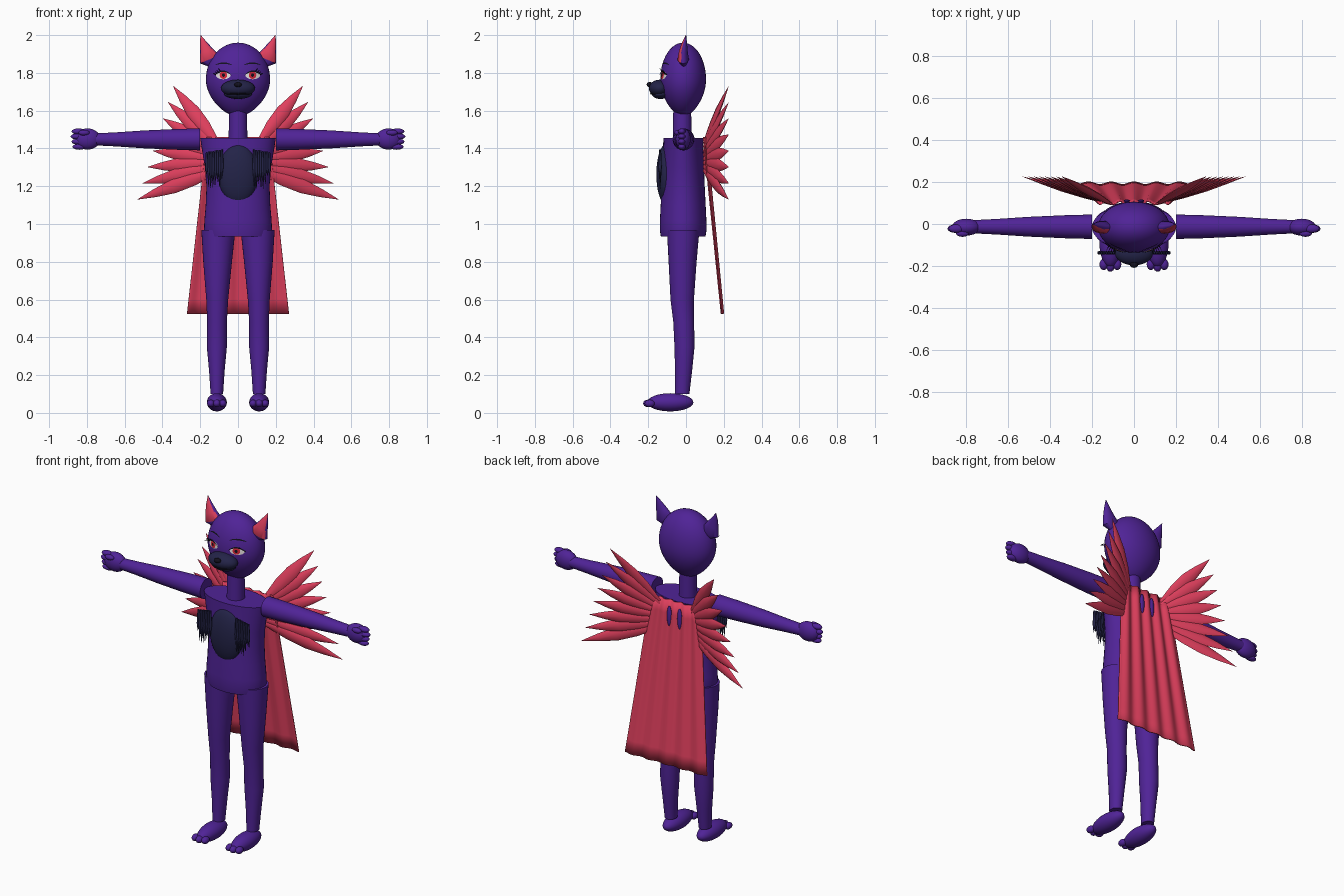
import bpy, bmesh, math, random
from mathutils import Vector, Matrix

random.seed(4)
if "Cube" in bpy.data.objects:
    bpy.data.objects.remove(bpy.data.objects["Cube"])


def material(name, r, g, b):
    m = bpy.data.materials.new(name)
    m.use_nodes = True
    m.diffuse_color = (r, g, b, 1)
    m.node_tree.nodes["Principled BSDF"].inputs["Base Color"].default_value = (r, g, b, 1)
    return m


PURPLE = material("purple fur", 0.08, 0.017, 0.31)
RED = material("crimson", 0.74, 0.05, 0.11)
NAVY = material("dark navy", 0.017, 0.017, 0.065)
BLACK = material("black", 0.006, 0.005, 0.012)
WHITE = material("eye white", 0.8, 0.75, 0.75)
IRIS = material("iris red", 0.7, 0.02, 0.04)
X, Y, Z = Vector((1, 0, 0)), Vector((0, 1, 0)), Vector((0, 0, 1))


def finish(bm, name, *mats):
    bmesh.ops.recalc_face_normals(bm, faces=bm.faces)
    mesh = bpy.data.meshes.new(name)
    bm.to_mesh(mesh)
    bm.free()
    for m in mats:
        mesh.materials.append(m)
    mesh.shade_smooth()
    mesh.set_sharp_from_angle(angle=math.radians(45))
    ob = bpy.data.objects.new(name, mesh)
    bpy.context.collection.objects.link(ob)
    return ob


def loft(name, rings, u, v, *mats, sides=32):
    """Skin through rings of (centre, radius along u, radius along v)."""
    bm = bmesh.new()
    loops = []
    for c, a, b in rings:
        angles = [math.tau * i / sides for i in range(sides)]
        loops.append([bm.verts.new(Vector(c) + u * a * math.cos(t) + v * b * math.sin(t))
                      for t in angles])
    for p, q in zip(loops, loops[1:]):
        for i in range(sides):
            j = (i + 1) % sides
            bm.faces.new((p[i], p[j], q[j], q[i]))
    bm.faces.new(loops[0])
    bm.faces.new(loops[-1])
    return finish(bm, name, *mats)


def ball(name, centre, radii, mat, seg=24):
    bm = bmesh.new()
    mat4 = Matrix.Translation(centre) @ Matrix.Diagonal((*radii, 1))
    bmesh.ops.create_uvsphere(bm, u_segments=seg, v_segments=seg * 2 // 3, radius=1, matrix=mat4)
    return finish(bm, name, mat)


def spike(name, root, tip, width, mat):
    d = (Vector(tip) - Vector(root)).normalized()
    u = d.cross(Y).normalized()
    rings = [(root, width, width), (tip, 0.0005, 0.0005)]
    return loft(name, rings, u, u.cross(d), mat, sides=6)


# Head: egg narrowing to the chin
HEAD, HR = Vector((0, -0.015, 1.765)), Vector((0.17, 0.121, 0.195))


def chin(h):
    return 1 - 0.2 * h * h if h < 0 else 1


head = ball("head", HEAD, HR, PURPLE, 40)
for vert in head.data.vertices:
    k = chin((vert.co.z - HEAD.z) / HR.z)
    vert.co.x *= k
    vert.co.y = HEAD.y + (vert.co.y - HEAD.y) * k


def on_face(x, z, lift):
    h = (z - HEAD.z) / HR.z
    k = chin(h)
    depth = math.sqrt(max(0, 1 - h * h - (x / HR.x / k) ** 2))
    return Vector((x, HEAD.y - HR.y * k * depth - lift, z))


def face_disc(name, x, z, rx, rz, lift, mat):
    """Thin oval following the face."""
    bm = bmesh.new()
    n, rings = 24, []
    for f in (0.3, 0.65, 1):
        rings.append([bm.verts.new(on_face(x + rx * f * math.cos(math.tau * i / n),
                                           z + rz * f * math.sin(math.tau * i / n), lift))
                      for i in range(n)])
    bm.faces.new(rings[0])
    for p, q in zip(rings, rings[1:]):
        for i in range(n):
            bm.faces.new((p[i], p[(i + 1) % n], q[(i + 1) % n], q[i]))
    return finish(bm, name, mat)


def face_arc(name, x, z, half, rise, width, lift, mat):
    """Arched stroke following the face."""
    bm = bmesh.new()
    rows = []
    for i in range(13):
        s = i / 6 - 1
        zc, w = z + rise * (1 - s * s), width * (1 - 0.7 * s * s)
        rows.append([bm.verts.new(on_face(x + s * half, zc + e * w, lift)) for e in (-1, 1)])
    for p, q in zip(rows, rows[1:]):
        bm.faces.new((p[0], p[1], q[1], q[0]))
    return finish(bm, name, mat)


# Muzzle, mouth and nose
ball("muzzle", (0, -0.14, 1.718), (0.09, 0.056, 0.046), NAVY)
ball("lower_jaw", (0, -0.135, 1.688), (0.074, 0.046, 0.026), NAVY)
ball("mouth", (0, -0.138, 1.69), (0.072, 0.052, 0.01), BLACK)
ball("nose", (0, -0.193, 1.738), (0.02, 0.015, 0.014), BLACK)

# Neck and torso
loft("neck", [((0, -0.02, 1.43), 0.05, 0.05), ((0, -0.02, 1.62), 0.047, 0.047)], X, Y, PURPLE)
TORSO = [(1.455, 0.2, 0.105), (1.4, 0.192, 0.106), (1.3, 0.175, 0.11), (1.2, 0.167, 0.114),
         (1.1, 0.171, 0.119), (1.02, 0.178, 0.123), (0.97, 0.18, 0.124), (0.933, 0.172, 0.118)]
loft("torso", [((0, -0.015, z), a, b) for z, a, b in TORSO], X, Y, PURPLE, sides=40)
ball("chest_patch", (0, -0.105, 1.263), (0.105, 0.052, 0.16), NAVY, 32)

LEG = [(0.967, 0.104, -0.015, 0.09, 0.086), (0.8, 0.108, -0.018, 0.076, 0.074),
       (0.6, 0.11, -0.02, 0.058, 0.062), (0.48, 0.111, -0.012, 0.052, 0.055),
       (0.35, 0.112, -0.008, 0.053, 0.053), (0.22, 0.112, -0.013, 0.041, 0.045),
       (0.1, 0.112, -0.02, 0.033, 0.038)]

for s, side in ((1, "left"), (-1, "right")):
    # Ears with crimson fronts
    ear_rings = [((s * 0.135, -0.012, 1.84), 0.02, 0.012), ((s * 0.15, -0.015, 1.872), 0.055, 0.03),
                 ((s * 0.168, -0.014, 1.915), 0.037, 0.023), ((s * 0.185, -0.008, 1.96), 0.018, 0.013),
                 ((s * 0.198, 0, 2.0), 0.001, 0.001)]
    ear = loft(side + "_ear", ear_rings, Vector((0.92 * s, 0, -0.39)), Y, PURPLE, RED)
    for f in ear.data.polygons:
        if f.normal.y < -0.6 and f.center.z > 1.865:
            f.material_index = 1

    # Eyes, brows and lashes
    face_disc(side + "_eye_white", s * 0.078, 1.787, 0.039, 0.021, 0.002, WHITE)
    face_disc(side + "_iris", s * 0.077, 1.788, 0.02, 0.02, 0.004, IRIS)
    face_disc(side + "_pupil", s * 0.077, 1.788, 0.008, 0.009, 0.006, BLACK)
    face_arc(side + "_eyelid", s * 0.08, 1.788, 0.045, 0.021, 0.004, 0.007, BLACK)
    face_arc(side + "_brow", s * 0.076, 1.842, 0.043, 0.01, 0.004, 0.003, BLACK)
    for i in range(4):
        root = on_face(s * (0.092 + 0.009 * i), 1.806 - 0.005 * i, 0.003)
        tip = root + Vector((s * 0.013, -0.025, 0.02 - 0.004 * i))
        spike(f"{side}_lash_{i}", root, tip, 0.0025, BLACK)

    # Arms and hands
    arm = [(0.2, 0.058), (0.32, 0.055), (0.5, 0.047), (0.65, 0.037), (0.77, 0.031)]
    loft(side + "_arm", [((s * x, -0.013, 1.448), r, r) for x, r in arm], Y, Z, PURPLE)
    ball(side + "_palm", (s * 0.797, -0.015, 1.45), (0.068, 0.04, 0.056), PURPLE)
    for i in range(4):
        z = 1.49 - 0.027 * i
        ball(f"{side}_finger_{i}", (s * (0.85 - 0.005 * abs(i - 1)), -0.022, z),
             (0.036, 0.02, 0.016), PURPLE, 16)
    ball(side + "_thumb", (s * 0.815, -0.045, 1.483), (0.03, 0.016, 0.015), PURPLE, 16)

    # Legs and feet
    loft(side + "_leg", [((s * x, y, z), a, b) for z, x, y, a, b in LEG], X, Y, PURPLE)
    ball(side + "_foot", (s * 0.112, -0.083, 0.056), (0.053, 0.122, 0.048), PURPLE)
    for i in (-1, 0, 1):
        ball(f"{side}_toe_{i + 1}", (s * 0.112 + 0.032 * i, -0.192 - 0.008 * (i == 0), 0.05),
             (0.02, 0.027, 0.02), PURPLE, 16)

    # Hanging fur tufts beside the chest patch
    for i in range(8):
        x = s * (0.085 + 0.0115 * i)
        top, low = (x, -0.137, 1.395 - 0.002 * i), (x * 1.02, -0.137, random.uniform(1.18, 1.26))
        mid = (x, -0.137, 1.3)
        loft(f"{side}_tuft_{i}", [(top, 0.005, 0.005), (mid, 0.009, 0.009), (low, 0.001, 0.001)],
             X, Y, NAVY, sides=8)

    # Feathered wings fanning from the upper back
    for i in range(8):
        root = Vector((s * 0.11, 0.095, 1.43 - 0.021 * i))
        tip = Vector((s * (0.343 + 0.027 * i), 0.226, 1.73 - 0.0857 * i))
        d = (tip - root).normalized()
        u = d.cross(Y).normalized()
        shape = [(0, 0.014), (0.3, 0.034), (0.55, 0.037), (0.78, 0.022), (1, 0.0008)]
        loft(f"{side}_feather_{i}", [(root.lerp(tip, t), w, w * 0.35) for t, w in shape],
             u, u.cross(d), RED, sides=8)

    # Fur patches showing through the cape folds
    ball(side + "_back_patch", (s * 0.034, 0.108, 1.365), (0.015, 0.009, 0.062), PURPLE, 16)

# Cape: pleated sheet widening to the hem
bm = bmesh.new()
COLS, ROWS = 60, 12
grid = []
for r in range(ROWS + 1):
    t = r / ROWS
    row = []
    for c in range(COLS + 1):
        q = 2 * c / COLS - 1
        fold = (0.008 + 0.002 * t) * math.cos(5 * math.pi * q)
        row.append(bm.verts.new((q * (0.165 + 0.105 * t), 0.1 + 0.093 * t + fold * (1 - 0.4 * t),
                                 1.46 - 0.935 * t)))
    grid.append(row)
for p, q in zip(grid, grid[1:]):
    for i in range(COLS):
        bm.faces.new((p[i], p[i + 1], q[i + 1], q[i]))
cape = finish(bm, "cape", RED)
solid = cape.modifiers.new("thickness", "SOLIDIFY")
solid.thickness = 0.006
solid.offset = 0
